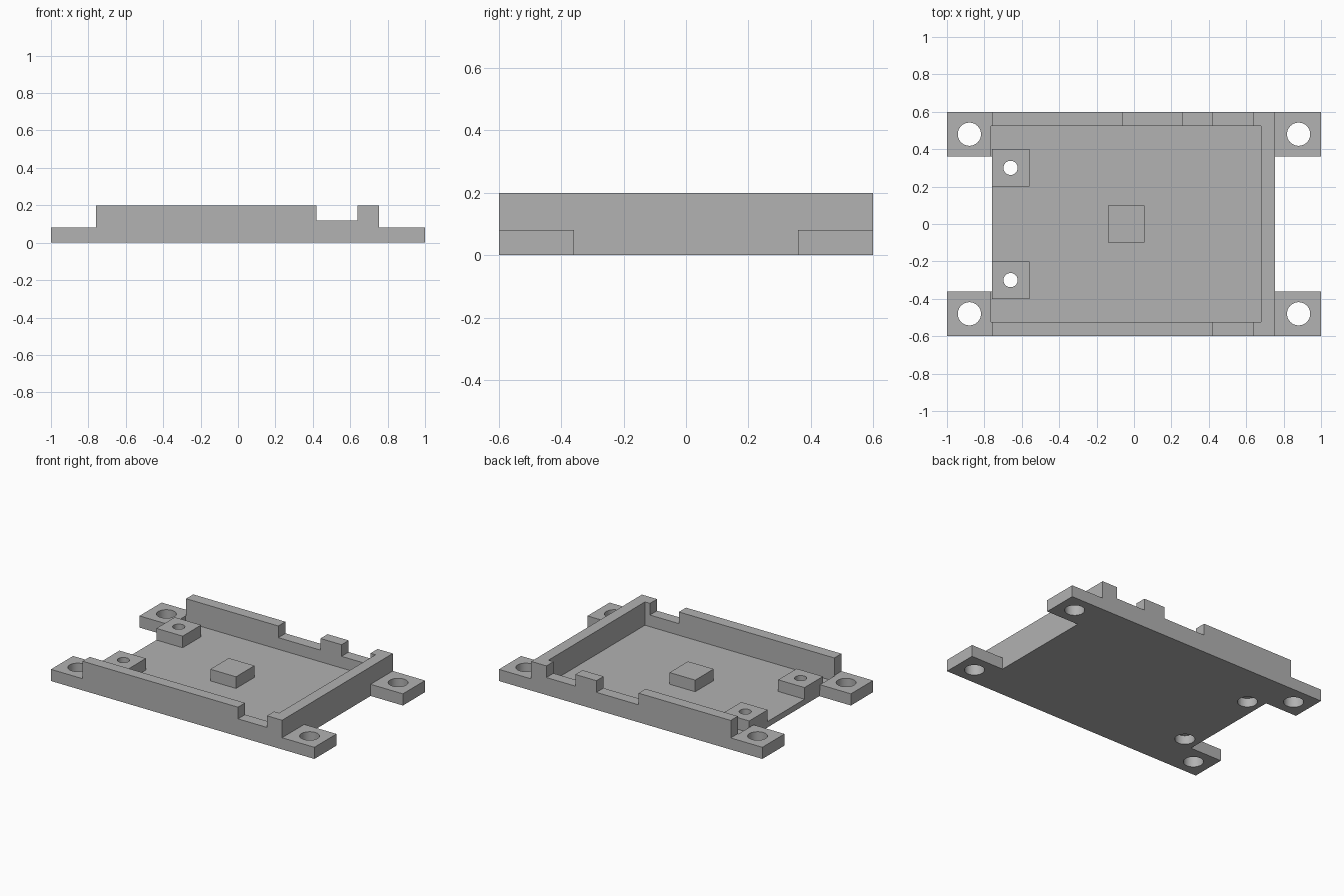
import bpy
import bmesh
import math
from mathutils import Matrix

if "Cube" in bpy.data.objects:
    bpy.data.objects.remove(bpy.data.objects["Cube"], do_unlink=True)

grey = bpy.data.materials.new("plain grey")
grey.use_nodes = True
colour = (0.445, 0.445, 0.445, 1)
grey.diffuse_color = colour
grey.node_tree.nodes["Principled BSDF"].inputs["Base Color"].default_value = colour

LEFT, RIGHT, HALF_Y = -0.76, 0.755, 0.6
FLOOR, TAB_TOP, POST_TOP, WALL_TOP = 0.04, 0.08, 0.12, 0.2
WALL = 0.077


def finish(name, bm):
    mesh = bpy.data.meshes.new(name)
    bm.to_mesh(mesh)
    bm.free()
    mesh.materials.append(grey)
    ob = bpy.data.objects.new(name, mesh)
    bpy.context.collection.objects.link(ob)
    return ob


def box(name, x, y, z):
    bm = bmesh.new()
    bmesh.ops.create_cube(bm, size=1)
    for v in bm.verts:
        v.co = [r[0] if c < 0 else r[1] for c, r in zip(v.co, (x, y, z))]
    return finish(name, bm)


def rod(name, x, y, radius, z):
    bm = bmesh.new()
    bmesh.ops.create_cone(bm, cap_ends=True, segments=40, radius1=radius, radius2=radius,
                          depth=z[1] - z[0],
                          matrix=Matrix.Translation((x, y, (z[0] + z[1]) / 2)))
    return finish(name, bm)


def cut(target, cutters):
    for c in cutters:
        c.hide_render = True
        mod = target.modifiers.new("cut", 'BOOLEAN')
        mod.operation, mod.solver, mod.object = 'DIFFERENCE', 'EXACT', c
        bpy.context.view_layer.objects.active = target
        bpy.ops.object.modifier_apply(modifier=mod.name)


def smooth(ob):
    bpy.ops.object.select_all(action='DESELECT')
    ob.select_set(True)
    bpy.context.view_layer.objects.active = ob
    bpy.ops.object.shade_smooth_by_angle(angle=math.radians(30))


# Cutters: open-ended pocket, wall notches, stepped screw holes
inner = HALF_Y - WALL
pocket = box("pocket_cutter", (LEFT - 0.005, RIGHT - WALL), (-inner, inner), (FLOOR, 1))
notches = [
    box("front_notch_cutter", (0.42, 0.64), (-0.7, -0.5), (POST_TOP, 1)),
    box("back_notch_cutter", (0.42, 0.64), (0.5, 0.7), (POST_TOP, 1)),
    box("back_wide_notch_cutter", (-0.06, 0.26), (0.5, 0.7), (POST_TOP, 1)),
]
screws = []
for y in (-0.3, 0.3):
    screws.append(rod("screw_cutter", -0.66, y, 0.038, (-1, 1)))
    screws.append(rod("counterbore_cutter", -0.66, y, 0.062, (-1, 0.06)))

# Tray with floor and three walls
tray = box("tray", (LEFT, RIGHT), (-HALF_Y, HALF_Y), (0, WALL_TOP))
cut(tray, [pocket] + notches + screws)
smooth(tray)

# Screw posts and centre pad
for side, y in (("front", -0.3), ("back", 0.3)):
    post = box(side + "_screw_post", (LEFT, -0.56), (y - 0.1, y + 0.1), (FLOOR, POST_TOP))
    cut(post, screws)
    smooth(post)
box("centre_pad", (-0.14, 0.055), (-0.1, 0.1), (FLOOR, POST_TOP))

# Four mounting tabs
mount_cutters = []
for side, sx, edge in (("left", 1, RIGHT), ("right", -1, LEFT)):
    for end, sy in (("front", -1), ("back", 1)):
        tab = box(f"{end}_{side}_tab", sorted((edge, sx)),
                  sorted((sy * 0.36, sy * HALF_Y)), (0, TAB_TOP))
        hole = rod("mount_cutter", sx * 0.88, sy * 0.48, 0.062, (-1, 1))
        mount_cutters.append(hole)
        cut(tab, [hole] + ([pocket] if sx < 0 else []))
        smooth(tab)

for c in [pocket] + notches + screws + mount_cutters:
    bpy.data.objects.remove(c, do_unlink=True)
